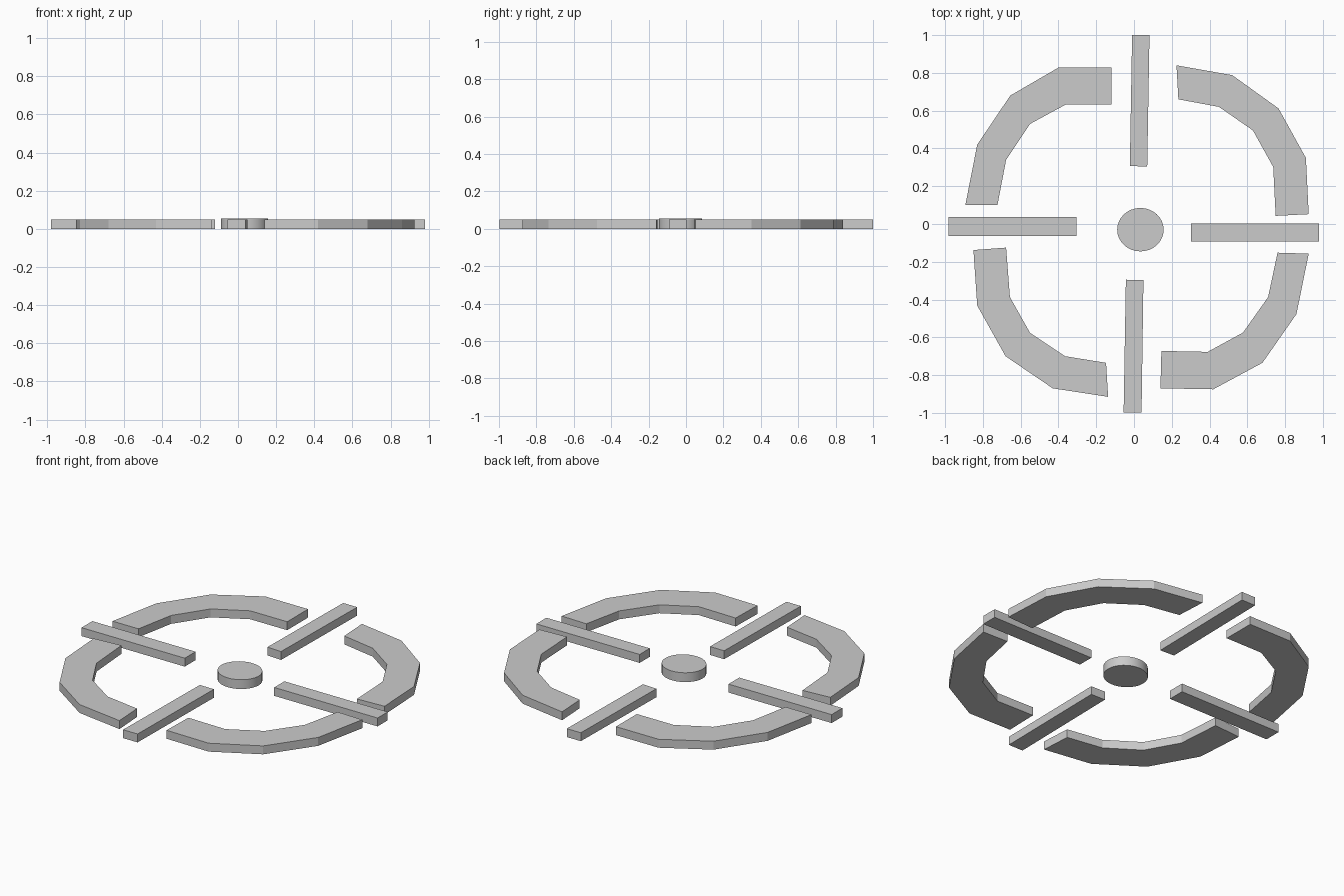
import bpy, bmesh

if "Cube" in bpy.data.objects:
    bpy.data.objects.remove(bpy.data.objects["Cube"])

THICK = 0.05


def slab(name, outline, height=THICK):
    """Extrude a flat outline upward from z = 0."""
    bm = bmesh.new()
    face = bm.faces.new([bm.verts.new((x, y, 0)) for x, y in outline])
    top = bmesh.ops.extrude_face_region(bm, geom=[face], use_keep_orig=True)["geom"]
    bmesh.ops.translate(bm, vec=(0, 0, height),
                        verts=[g for g in top if isinstance(g, bmesh.types.BMVert)])
    bmesh.ops.recalc_face_normals(bm, faces=bm.faces)
    mesh = bpy.data.meshes.new(name)
    bm.to_mesh(mesh)
    bm.free()
    obj = bpy.data.objects.new(name, mesh)
    bpy.context.collection.objects.link(obj)
    return obj


# Four irregular ring segments: outer edge, then inner edge back
segments = {
    "ring_back_left": [(-.12, .828), (-.40, .828), (-.655, .68), (-.83, .42), (-.893, .10),
                       (-.723, .10), (-.677, .34), (-.55, .53), (-.362, .632), (-.12, .632)],
    "ring_back_right": [(.225, .84), (.52, .788), (.765, .612), (.91, .35), (.925, .052),
                        (.75, .043), (.737, .302), (.63, .495), (.45, .62), (.235, .66)],
    "ring_front_right": [(.925, -.157), (.86, -.477), (.68, -.735), (.42, -.875), (.14, -.87),
                         (.145, -.672), (.39, -.677), (.577, -.575), (.71, -.387), (.76, -.152)],
    "ring_front_left": [(-.85, -.138), (-.83, -.432), (-.68, -.70), (-.43, -.87), (-.137, -.915),
                        (-.148, -.735), (-.365, -.70), (-.55, -.577), (-.657, -.387), (-.677, -.125)],
}
# Four slightly skewed cross bars
bars = {
    "bar_back": [(-.01, 1), (.082, 1), (.07, .303), (-.022, .308)],
    "bar_front": [(-.043, -.295), (.05, -.297), (.04, -.998), (-.055, -.998)],
    "bar_left": [(-.982, .038), (-.305, .038), (-.305, -.063), (-.982, -.063)],
    "bar_right": [(.302, .003), (.98, .003), (.98, -.092), (.302, -.092)],
}
for name, outline in {**segments, **bars}.items():
    slab(name, outline)

# Slightly oval centre disc
bpy.ops.mesh.primitive_cylinder_add(vertices=32, radius=1, depth=1,
                                    location=(.034, -.03, .0275))
disc = bpy.context.object
disc.name = "centre_disc"
disc.scale = (.123, .115, .055)
bpy.ops.object.transform_apply(location=False, rotation=False, scale=True)
bpy.ops.object.shade_smooth_by_angle()
